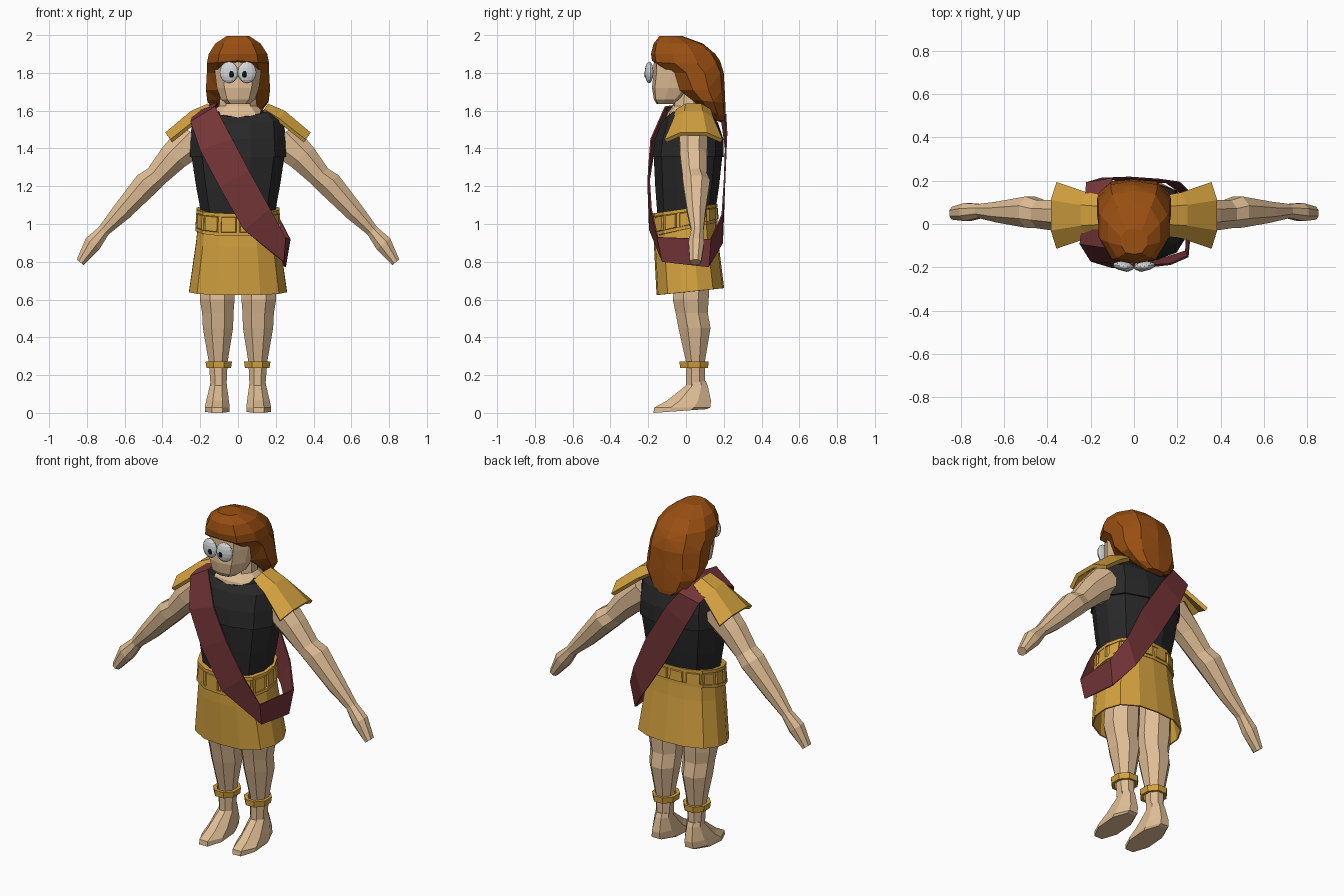
import bpy, bmesh, math
from mathutils import Vector

if "Cube" in bpy.data.objects:
    bpy.data.objects.remove(bpy.data.objects["Cube"])


def material(name, rgb):
    m = bpy.data.materials.new(name)
    m.diffuse_color = (*rgb, 1)
    m.use_nodes = True
    m.node_tree.nodes["Principled BSDF"].inputs["Base Color"].default_value = m.diffuse_color
    return m


SKIN = material("skin", (0.74, 0.51, 0.30))
GOLD = material("gold", (0.66, 0.36, 0.05))
RED = material("dark_red", (0.18, 0.036, 0.04))
BLACK = material("charcoal", (0.021, 0.021, 0.021))
HAIR = material("auburn", (0.32, 0.078, 0.006))
WHITE = material("eye_white", (0.66, 0.68, 0.70))
PUPIL = material("pupil_black", (0.008, 0.008, 0.008))


def finish(name, bm, mat, solid=0):
    bmesh.ops.recalc_face_normals(bm, faces=bm.faces)
    me = bpy.data.meshes.new(name)
    bm.to_mesh(me)
    bm.free()
    me.materials.append(mat)
    ob = bpy.data.objects.new(name, me)
    bpy.context.collection.objects.link(ob)
    if solid:
        mod = ob.modifiers.new("thickness", 'SOLIDIFY')
        mod.thickness = solid
        mod.offset = 0
    return ob


def ring(z, rx, y0, y1, cx=0, n=12, p=2.4, tilt=0, lift=0):
    """Rounded horizontal ring; tilt raises the back, lift raises the sides."""
    pts = []
    for i in range(n):
        a = 2 * math.pi * (i + 0.5) / n
        c, s = math.cos(a), math.sin(a)
        k = (abs(c) ** p + abs(s) ** p) ** (-1 / p) / math.cos(math.pi / n) ** 0.7
        c, s = max(-1, min(1, c * k)), max(-1, min(1, s * k))
        pts.append((cx + rx * c, (y0 + y1) / 2 + (y1 - y0) / 2 * s,
                    z + tilt * s + lift * abs(c)))
    return pts


def loft(name, rings, mat, caps=True, closed=False, loop=True, solid=0, inset=None):
    bm = bmesh.new()
    rows = [[bm.verts.new(p) for p in r] for r in rings]
    n = len(rows[0])
    pairs = list(zip(rows, rows[1:])) + ([(rows[-1], rows[0])] if closed else [])
    for a, b in pairs:
        for i in range(n if loop else n - 1):
            j = (i + 1) % n
            bm.faces.new((a[i], a[j], b[j], b[i]))
    if caps:
        bm.faces.new(rows[0])
        bm.faces.new(rows[-1])
    if inset:
        bmesh.ops.recalc_face_normals(bm, faces=bm.faces)
        bmesh.ops.inset_individual(bm, faces=bm.faces[:], thickness=inset[0], depth=0)
        bmesh.ops.inset_individual(bm, faces=[f for f in bm.faces if f.select or
                                              all(len(e.link_faces) == 2 for e in f.edges)
                                              and f.calc_area() > 0.004],
                                   thickness=0.004, depth=inset[1])
    return finish(name, bm, mat, solid)


# Torso: lower and upper armour layers with a small step between them
loft("lower_armour", [ring(1.03, .19, -.15, .15), ring(1.2, .222, -.163, .175),
                      ring(1.385, .25, -.172, .195)], BLACK)
loft("upper_armour", [ring(1.355, .255, -.177, .2), ring(1.45, .25, -.165, .198),
                      ring(1.53, .245, -.13, .17, lift=.02),
                      ring(1.555, .19, -.10, .14, lift=.05)], BLACK)

# Neck and head
loft("neck", [ring(1.53, .16, -.11, .13, n=10), ring(1.585, .145, -.10, .12, n=10),
              ring(1.625, .10, -.07, .1, n=10), ring(1.72, .09, -.06, .1, n=10)], SKIN)
loft("head", [ring(1.635, .06, -.155, -.03, n=10), ring(1.66, .09, -.17, 0, n=10),
              ring(1.72, .112, -.18, .08, n=10), ring(1.8, .122, -.172, .1, n=10),
              ring(1.88, .12, -.17, .1, n=10), ring(1.93, .09, -.14, .08, n=10)], SKIN)

# Hair: a full cap that draws back behind the face and tapers at the nape
hair = loft("hair", [ring(1.995, .06, -.14, -.02, n=10), ring(1.955, .12, -.172, .09, n=10),
                     ring(1.90, .155, -.185, .155, n=10),
                     ring(1.865, .165, -.18, .18, n=10, lift=-.015),
                     ring(1.80, .165, -.10, .2, n=10), ring(1.71, .17, -.05, .205, n=10),
                     ring(1.65, .162, .02, .208, n=10, tilt=-.01),
                     ring(1.59, .115, .08, .21, n=10, tilt=-.02),
                     ring(1.545, .055, .14, .208, n=10)], HAIR)
mod = hair.modifiers.new("facets", 'TRIANGULATE')
mod.quad_method = 'SHORTEST_DIAGONAL'


def ellipsoid(name, loc, size, mat, seg=12, rot=0):
    bpy.ops.mesh.primitive_uv_sphere_add(segments=seg, ring_count=8, location=loc,
                                         rotation=(0, 0, rot))
    ob = bpy.context.object
    ob.name = name
    ob.scale = size
    ob.data.materials.append(mat)


# Parts that exist on both sides
for s, side in ((-1, "right"), (1, "left")):
    ellipsoid(side + "_eye", (s * .048, -.195, 1.803), (.05, .022, .057), WHITE, rot=s * .15)
    ellipsoid(side + "_pupil", (s * .034, -.215, 1.793), (.013, .006, .018), PUPIL, 8)

    # Arm rings along a sloping path: x, z, half height, y, half depth
    u = Vector((.77 * s, 0, .63))
    rings = []
    for x, z, h, y, d in ((.22, 1.46, .11, .04, .08), (.34, 1.355, .085, .04, .078),
                          (.43, 1.255, .066, .045, .07), (.48, 1.215, .074, .055, .078),
                          (.62, 1.06, .055, .055, .052), (.71, .965, .035, .06, .035),
                          (.77, .895, .05, .055, .045), (.835, .797, .026, .05, .032)):
        rings.append([Vector((s * x, y, z)) + u * h * math.cos(a) + Vector((0, d * math.sin(a), 0))
                      for a in [math.pi / 4 * (i + .5) for i in range(8)]])
    loft(side + "_arm", rings, SKIN)

    # Flared shoulder guard, an arched plate
    plate = []
    for x, z, half, drop in ((.16, 1.635, .085, .035), (.25, 1.60, .10, .05), (.385, 1.485, .148, .045)):
        plate.append([(s * (x - drop * .7 * t * t), .04 + half * t, z - drop * t * t)
                      for t in (-1, -.45, .45, 1)])
    loft(side + "_shoulder_guard", plate, GOLD, caps=False, loop=False, solid=.022)

    # Leg, anklet and foot
    def r(z, rx, y0, y1, cx, tilt=0):
        return ring(z, rx, y0, y1, cx=s * cx, n=8, tilt=tilt)
    loft(side + "_leg", [r(.78, .09, -.05, .13, .11), r(.6, .092, -.07, .12, .11),
                         r(.53, .083, -.055, .115, .107), r(.45, .08, -.04, .13, .106),
                         r(.27, .05, 0, .1, .105), r(.14, .042, 0, .1, .103)], SKIN)
    loft(side + "_anklet", [r(.237, .05, -.015, .105, .102), r(.237, .065, -.032, .117, .102),
                            r(.272, .07, -.034, .119, .102), r(.272, .05, -.015, .105, .102)],
         GOLD, caps=False, closed=True)
    loft(side + "_foot", [r(.17, .042, .01, .105, .103), r(.145, .045, .0, .115, .104),
                          r(.065, .06, -.1, .132, .108), r(.028, .066, -.168, .128, .11),
                          r(.010, .064, -.172, .11, .11, .01)], SKIN)

# Skirt, open at the hem
loft("skirt", [ring(1.02, .205, -.165, .155, n=14, tilt=.03),
               ring(.9, .218, -.165, .165, n=14, tilt=.025),
               ring(.642, .255, -.152, .198, n=14, tilt=.018)], GOLD, caps=False, solid=.008)

# Belt: panelled band with raised rims, lower at the front
loft("belt", [ring(.98, .215, -.172, .163, n=14, tilt=.035),
              ring(1.07, .21, -.17, .16, n=14, tilt=.025)], GOLD, caps=False, inset=(.012, .01))
for name, z, tilt, rx in (("belt_lower_rim", .972, .036, .22), ("belt_upper_rim", 1.063, .025, .213)):
    loft(name, [ring(z + dz, rx + g, -.172 - g, .16 + g, n=14, tilt=tilt)
                for dz, g in ((0, -.02), (0, .006), (.018, .006), (.018, -.02))],
         GOLD, caps=False, closed=True)

# Sash: a looped ribbon from one shoulder to the opposite hip
sash = [((-.235, .03, 1.595), (-.11, .03, 1.64)), ((-.25, -.09, 1.54), (-.12, -.11, 1.62)),
        ((-.2, -.17, 1.39), (-.03, -.185, 1.45)), ((-.1, -.2, 1.2), (.06, -.198, 1.28)),
        ((.03, -.192, .97), (.17, -.185, 1.08)), ((.24, -.125, .80), (.25, -.15, .93)),
        ((.25, .12, .772), (.275, .13, .92)), ((.15, .192, .9), (.21, .192, 1.05)),
        ((0, .2, 1.13), (.12, .205, 1.25)), ((-.15, .21, 1.4), (-.02, .215, 1.48)),
        ((-.22, .19, 1.54), (-.1, .21, 1.58))]
loft("sash", sash, RED, caps=False, closed=True, loop=False, solid=.008)
